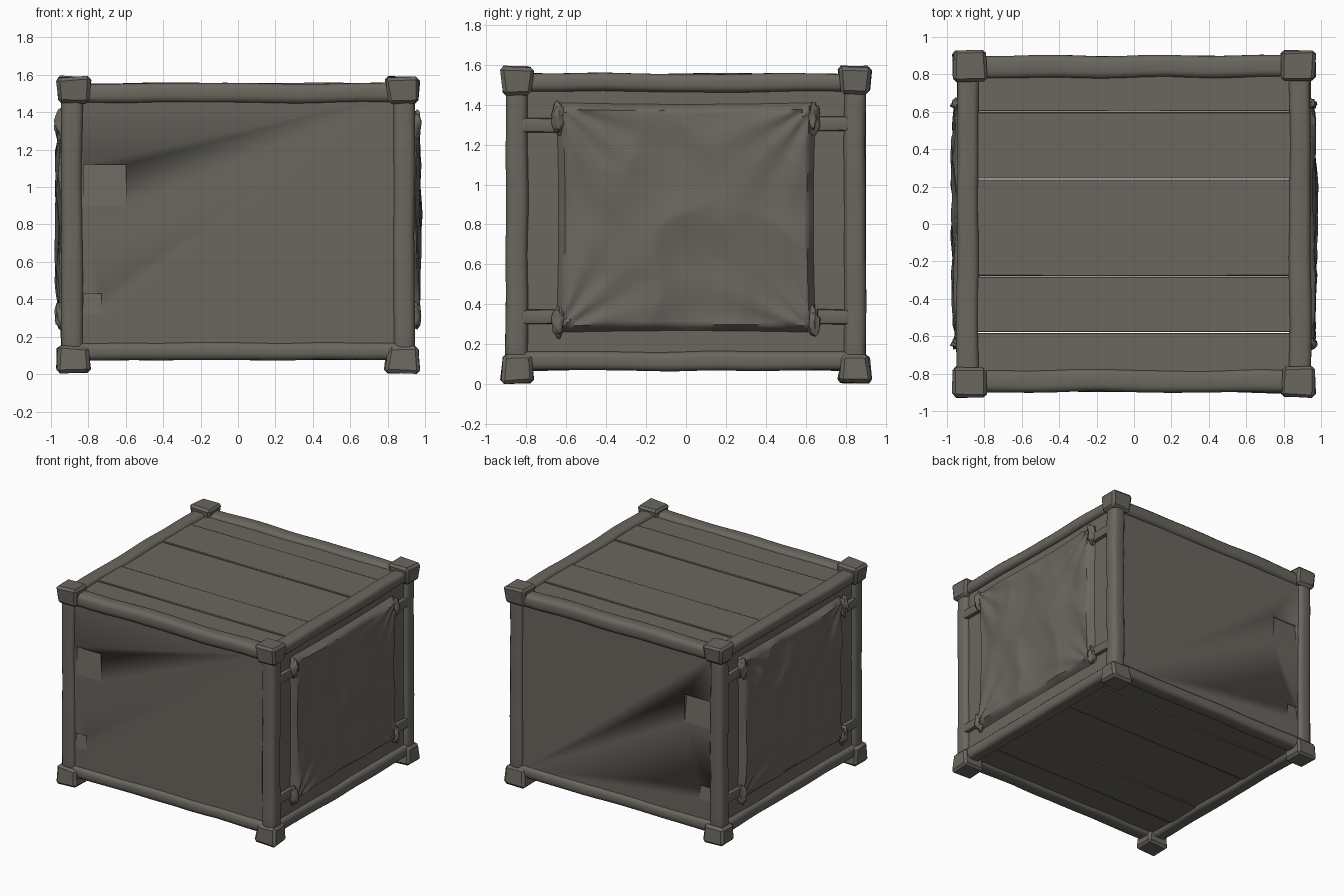
import bpy, bmesh, math
from mathutils import Vector, Matrix, noise

cube = bpy.data.objects.get("Cube")
if cube:
    bpy.data.objects.remove(cube)

mat = bpy.data.materials.new("weathered grey brown")
mat.use_nodes = True
colour = (0.145, 0.135, 0.115, 1)
mat.diffuse_color = colour
bsdf = mat.node_tree.nodes["Principled BSDF"]
bsdf.inputs["Base Color"].default_value = colour
bsdf.inputs["Roughness"].default_value = 0.9


def finish(name, bm, angle=40):
    bmesh.ops.recalc_face_normals(bm, faces=bm.faces)
    mesh = bpy.data.meshes.new(name)
    bm.to_mesh(mesh)
    bm.free()
    mesh.materials.append(mat)
    ob = bpy.data.objects.new(name, mesh)
    bpy.context.collection.objects.link(ob)
    bpy.ops.object.select_all(action='DESELECT')
    ob.select_set(True)
    bpy.context.view_layer.objects.active = ob
    bpy.ops.object.shade_smooth_by_angle(angle=math.radians(angle))
    return ob


def box(name, lo, hi, bevel=0.0, cuts=0, wobble=0.0, segments=3):
    """Box between two corners, rounded, cut along its length and worn."""
    lo, hi = Vector(lo), Vector(hi)
    size, mid = hi - lo, (lo + hi) / 2
    bm = bmesh.new()
    bmesh.ops.create_cube(bm, size=1, matrix=Matrix.Translation(mid) @ Matrix.Diagonal(size).to_4x4())
    if bevel:
        bmesh.ops.bevel(bm, geom=bm.edges[:], offset=bevel, segments=segments, profile=0.5, affect='EDGES')
    axis = max(range(3), key=lambda i: size[i])
    normal = Vector([i == axis for i in range(3)])
    for k in range(1, cuts + 1):
        bmesh.ops.bisect_plane(bm, geom=bm.verts[:] + bm.edges[:] + bm.faces[:],
                               plane_co=lo + normal * size[axis] * k / (cuts + 1), plane_no=normal)
    for v in bm.verts:
        v.co += noise.noise_vector(v.co * 3) * wobble
    return finish(name, bm)


def span(sign, a, b):
    return sorted((sign * a, sign * b))


SIDES = ((1, "left"), (-1, "right"))
ENDS = ((-1, "front"), (1, "back"))
LEVELS = ((0, "bottom"), (1, "top"))

# Frame posts, rails and corner caps
for sx, side in SIDES:
    x0, x1 = span(sx, 0.83, 0.945)
    for sy, end in ENDS:
        y0, y1 = span(sy, 0.79, 0.9)
        box(f"{end}_{side}_post", (x0, y0, 0.1), (x1, y1, 1.52), 0.035, 12, 0.007)
        for top, level in LEVELS:
            # Flared cap with its outer end slightly wider than its root
            bm = bmesh.new()
            bmesh.ops.create_cube(bm, size=1)
            for v in bm.verts:
                outer = (v.co.z > 0) == bool(top)
                grow = 0.01 if outer else -0.005
                v.co.x = sx * (0.965 + grow / 2 if v.co.x * sx > 0 else 0.795 - grow)
                v.co.y = sy * (0.92 + grow if v.co.y * sy > 0 else 0.77 - grow)
                v.co.z = (1.59 if outer else 1.45) if top else (0.008 if outer else 0.15)
            bmesh.ops.bevel(bm, geom=bm.edges[:], offset=0.018, segments=1, affect='EDGES')
            for v in bm.verts:
                v.co += noise.noise_vector(v.co * 8) * 0.012
                v.co.z = max(v.co.z, 0)
            finish(f"{level}_{end}_{side}_corner_cap", bm, 30)
    for top, level in LEVELS:
        z0, z1 = (1.465, 1.555) if top else (0.07, 0.165)
        box(f"{level}_{side}_rail", (x0, -0.88, z0), (x1, 0.88, z1), 0.032, 14, 0.009)
for sy, end in ENDS:
    y0, y1 = span(sy, 0.78, 0.9)
    for top, level in LEVELS:
        z0, z1 = (1.45, 1.555) if top else (0.075, 0.17)
        box(f"{level}_{end}_rail", (-0.92, y0, z0), (0.92, y1, z1), 0.035, 14, 0.009)

# Plank deck and floor
edges = (-0.84, -0.58, -0.28, 0.24, 0.6, 0.84)
for i, (a, b) in enumerate(zip(edges, edges[1:])):
    lift = 0.006 * (i % 2)
    box(f"top_plank_{i + 1}", (-0.88, a + 0.002, 1.47), (0.88, b - 0.002, 1.528 + lift), 0.004, segments=1)
    box(f"floor_plank_{i + 1}", (-0.88, a + 0.002, 0.1 - lift), (0.88, b - 0.002, 0.15), 0.004, segments=1)


def sloped_cut(panel, sy, face, x0, x1, z0, z1, depth):
    """Dent in a wall, deep at its top and fading to nothing downwards."""
    bm = bmesh.new()
    ends = []
    for x in (x0, x1):
        prof = ((face + 0.03, z0), (face + 0.03, z1), (face - depth, z1), (face, z0))
        ends.append([bm.verts.new((x, sy * y, z)) for y, z in prof])
    a, b = ends
    bm.faces.new(a)
    bm.faces.new(b[::-1])
    for i in range(4):
        j = (i + 1) % 4
        bm.faces.new((a[j], a[i], b[i], b[j]))
    cutter = finish("dent_cutter", bm)
    cutter.hide_render = True
    mod = panel.modifiers.new("dent", 'BOOLEAN')
    mod.operation, mod.solver, mod.object = 'DIFFERENCE', 'EXACT', cutter
    bpy.context.view_layer.objects.active = panel
    bpy.ops.object.modifier_apply(modifier=mod.name)
    bpy.data.objects.remove(cutter)


# Plain walls with a latch recess and a small dent
for sy, end in ENDS:
    face = 0.875
    y0, y1 = span(sy, 0.82, face)
    wall = box(f"{end}_wall", (-0.86, y0, 0.12), (0.86, y1, 1.5))
    sloped_cut(wall, sy, face, -0.825, -0.6, 0.9, 1.12, 0.03)
    sloped_cut(wall, sy, face, -0.825, -0.73, 0.32, 0.43, 0.018)

# Canvas sides: backing wall, wrinkled sheet, ties and knots
CORNERS = [(y, z) for y in (-0.65, 0.65) for z in (0.26, 1.41)]


def sheet_height(y, z, sx):
    u, v = y / 0.65, (z - 0.835) / 0.575
    edge = min(1 - abs(u), 1 - abs(v))
    rim = min(1, edge / 0.05)
    middle = (1 - u * u) * (1 - v * v)
    p = Vector((y * 2.4 + 0.6 * z, z * 1.8, 3.0 + sx))
    folds = 0.5 - abs(noise.noise(p)) * 1.8 + 0.35 * noise.noise(p * 2.7)
    for cy, cz in CORNERS:
        d = math.hypot(y - cy, z - cz)
        ang = math.atan2(abs(z - cz), abs(y - cy))
        folds += 0.45 * math.sin(ang * 13 + cy * 3 + cz) * math.exp(-d * 2.6)
    return 0.912 + rim * (0.04 + 0.018 * middle + 0.024 * max(-1.2, min(folds, 1.0)))


for sx, side in SIDES:
    x0, x1 = span(sx, 0.85, 0.912)
    box(f"{side}_wall", (x0, -0.82, 0.12), (x1, 0.82, 1.5))
    bm = bmesh.new()
    bmesh.ops.create_grid(bm, x_segments=80, y_segments=70, size=1)
    for v in bm.verts:
        u, w = v.co.x, v.co.y
        y, z = u * 0.65, 0.835 + w * 0.575
        x = sx * sheet_height(y, z, sx)
        # Edges pull inwards between the tied corners
        v.co = (x, y * (1 - 0.02 * (1 - w * w)), 0.835 + (z - 0.835) * (1 - 0.015 * (1 - u * u)))
    sheet = finish(f"{side}_canvas", bm, 50)
    # Grid normals must face outwards
    if sheet.data.polygons[2000].normal.x * sx < 0:
        sheet.data.flip_normals()
    for sy, end in ENDS:
        for top, level in LEVELS:
            z = 1.3 if top else 0.34
            x0, x1 = span(sx, 0.9, 0.942)
            y0, y1 = span(sy, 0.62, 0.83)
            box(f"{level}_{end}_{side}_tie", (x0, y0, z - 0.036), (x1, y1, z + 0.036), 0.012, 5, 0.01, 2)
            bm = bmesh.new()
            bmesh.ops.create_icosphere(bm, subdivisions=3, radius=1)
            for v in bm.verts:
                r = 1 + 0.45 * noise.noise(v.co * 1.8 + Vector((sx, sy, top)))
                v.co = Vector((sx * 0.942, sy * 0.64, z + (0.03 if top else -0.03))) + Vector(
                    (v.co.x * 0.034, v.co.y * 0.03, v.co.z * 0.075)) * r
            finish(f"{level}_{end}_{side}_knot", bm, 50)
